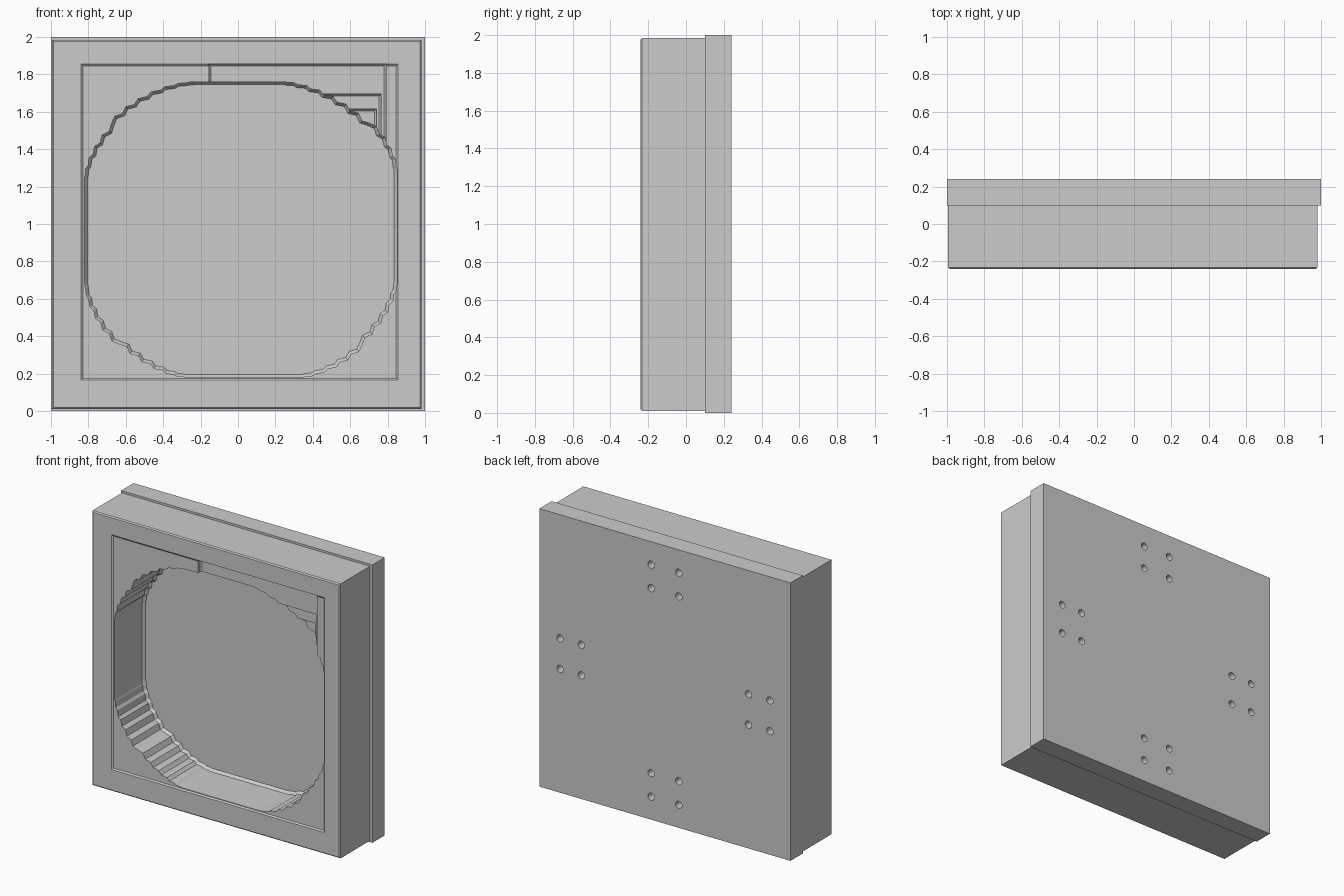
import bpy, bmesh
from math import cos, sin, pi
from mathutils import Matrix

if "Cube" in bpy.data.objects:
    bpy.data.objects.remove(bpy.data.objects["Cube"])


def loft(name, pts, rings):
    """Solid from an x/z profile swept along y; rings are (y, inset)."""
    bm = bmesh.new()
    xs, zs = [p[0] for p in pts], [p[1] for p in pts]
    cx, cz = (min(xs) + max(xs)) / 2, (min(zs) + max(zs)) / 2
    hx, hz = (max(xs) - min(xs)) / 2, (max(zs) - min(zs)) / 2
    loops = [[bm.verts.new((cx + (x - cx) * (1 - d / hx), y, cz + (z - cz) * (1 - d / hz)))
              for x, z in pts] for y, d in rings]
    n = len(pts)
    for a, b in zip(loops, loops[1:]):
        for i in range(n):
            bm.faces.new((a[i], a[(i + 1) % n], b[(i + 1) % n], b[i]))
    bm.faces.new(loops[0])
    bm.faces.new(loops[-1])
    bmesh.ops.recalc_face_normals(bm, faces=bm.faces)
    me = bpy.data.meshes.new(name)
    bm.to_mesh(me)
    bm.free()
    ob = bpy.data.objects.new(name, me)
    bpy.context.collection.objects.link(ob)
    return ob


def rect(x0, x1, z0, z1):
    return [(x0, z0), (x1, z0), (x1, z1), (x0, z1)]


def cut(ob, cutter):
    bpy.context.view_layer.objects.active = ob
    m = ob.modifiers.new("cut", 'BOOLEAN')
    m.operation, m.solver, m.object = 'DIFFERENCE', 'EXACT', cutter
    bpy.ops.object.modifier_apply(modifier=m.name)
    bpy.data.objects.remove(cutter)


def stepped_opening():
    """Rounded square outline with small stair steps in the corners."""
    # arc centre x, z, radii, start quadrant, exponent
    corners = [(0.25, 1.27, 0.60, 0.49, 0, 1.65), (-0.22, 1.25, 0.60, 0.51, 1, 1.7),
               (-0.28, 0.70, 0.54, 0.52, 2, 1.65), (0.32, 0.68, 0.53, 0.50, 3, 1.6)]
    out, steps = [], 12
    for cx, cz, a, b, q, e in corners:
        arc = []
        for i in range(steps + 1):
            t = (q + i / steps) * pi / 2
            c, s = cos(t), sin(t)
            sx, sz = (1 if q in (0, 3) else -1), (1 if q < 2 else -1)
            arc.append((cx + sx * a * abs(c) ** (2 / e), cz + sz * b * abs(s) ** (2 / e)))
        for p, r in zip(arc, arc[1:]):
            dx, dz = r[0] - p[0], r[1] - p[1]
            out.append(p)
            if abs(dx) > abs(dz):
                out.append((p[0] + dx * 0.7, p[1] + dz * 0.25))
            else:
                out.append((p[0] + dx * 0.25, p[1] + dz * 0.7))
        out.append(arc[-1])
    return out


# front frame with a small chamfer on its front edge
frame = loft("front_frame", rect(-0.995, 0.98, 0.01, 1.985),
             [(-0.24, 0.008), (-0.232, 0), (0.10, 0)])

# shallow square panel, then the stepped ledges in the upper right corner
cut(frame, loft("panel_cut", rect(-0.84, 0.856, 0.165, 1.855),
                [(-0.30, 0), (-0.24, 0), (-0.232, 0.01)]))
for x0, x1, z1, y in [(-0.155, 0.79, 1.855, -0.20), (0.1, 0.765, 1.695, -0.175),
                      (0.2, 0.74, 1.615, -0.15)]:
    cut(frame, loft("ledge_cut", rect(x0, x1, 1.0, z1),
                    [(-0.30, 0), (y - 0.01, 0), (y, 0.01)]))

# main opening, chamfered where it meets the back plate
cut(frame, loft("opening_cut", stepped_opening(),
                [(-0.30, 0), (0.08, 0), (0.12, 0.03)]))

# back plate
plate = loft("back_plate", rect(-1, 1, 0, 2), [(0.10, 0), (0.24, 0)])

# four groups of four blind screw holes in the back
bm = bmesh.new()
for gx, gz in [(0, 0.75), (0, -0.75), (0.75, 0), (-0.75, 0)]:
    for sx in (-1, 1):
        for sz in (-1, 1):
            x = gx + sx * (0.085 if gx else 0.11)
            z = 1 + gz + sz * (0.085 if gz else 0.11)
            bmesh.ops.create_cone(bm, cap_ends=True, segments=16, radius1=0.026, radius2=0.026,
                                  depth=0.12, matrix=Matrix.Translation((x, 0.24, z))
                                  @ Matrix.Rotation(pi / 2, 4, 'X'))
me = bpy.data.meshes.new("hole_cut")
bm.to_mesh(me)
bm.free()
holes = bpy.data.objects.new("hole_cut", me)
bpy.context.collection.objects.link(holes)
cut(plate, holes)
